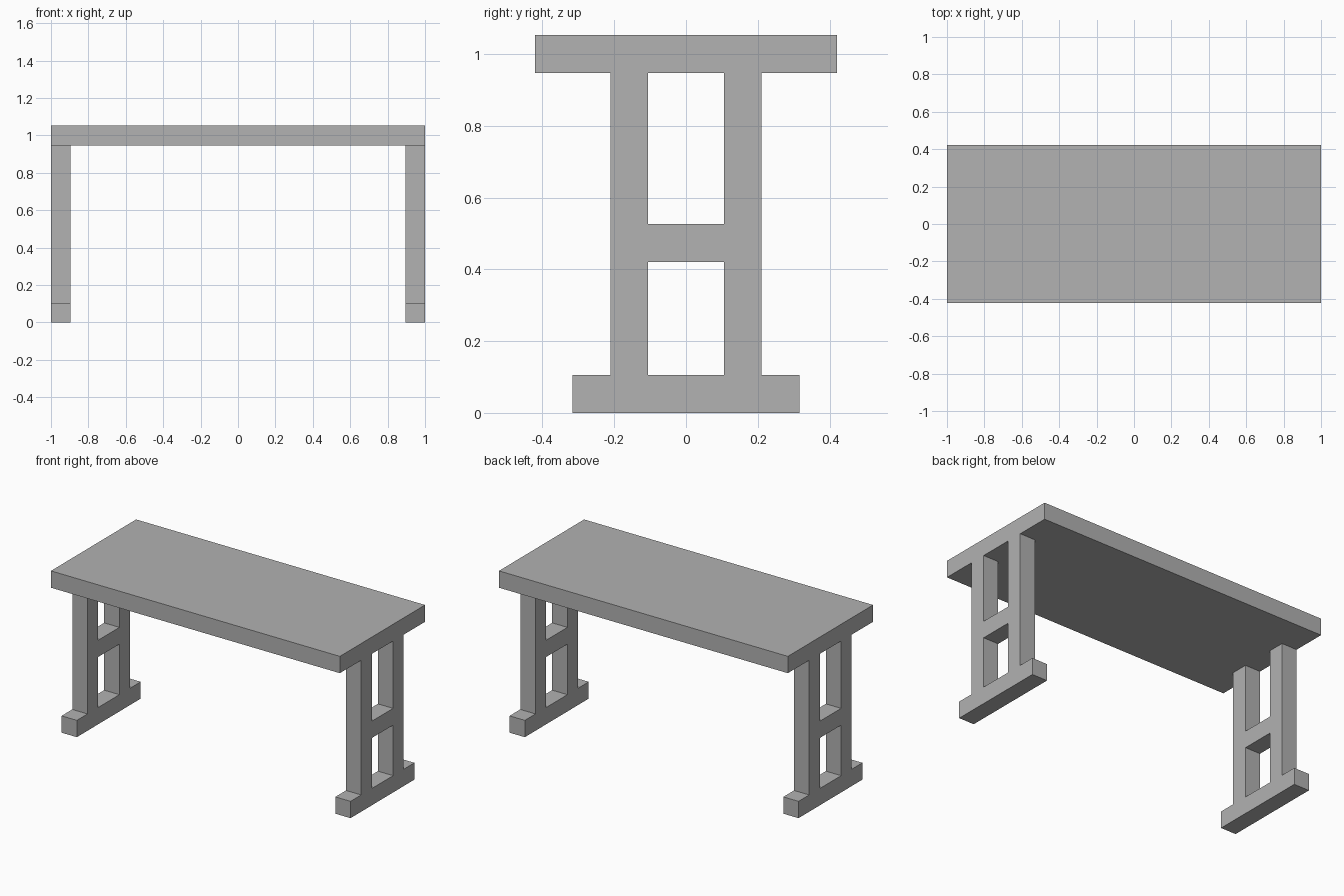
import bpy
import bmesh
from mathutils import Matrix, Vector

# Remove the default cube
if "Cube" in bpy.data.objects:
    bpy.data.objects.remove(bpy.data.objects["Cube"], do_unlink=True)

U = 2 / 19  # plank thickness; every dimension is a multiple of it

grey = bpy.data.materials.new("plain_grey")
grey.use_nodes = True
colour = (0.445, 0.445, 0.445, 1)
grey.diffuse_color = colour
grey.node_tree.nodes["Principled BSDF"].inputs["Base Color"].default_value = colour


def box(name, centre, size):
    """Flat-faced box, centre and size given in plank thicknesses."""
    bm = bmesh.new()
    bmesh.ops.create_cube(bm, size=1, matrix=Matrix.Diagonal((*(Vector(size) * U), 1)))
    mesh = bpy.data.meshes.new(name)
    bm.to_mesh(mesh)
    bm.free()
    mesh.materials.append(grey)
    obj = bpy.data.objects.new(name, mesh)
    obj.location = Vector(centre) * U
    bpy.context.collection.objects.link(obj)
    return obj


# Table top
box("table_top", (0, 0, 9.5), (19, 8, 1))

# Trestle at each end: foot, two uprights and a crossbar
for side, sx in (("left", 1), ("right", -1)):
    x = 9 * sx
    box(f"{side}_foot", (x, 0, 0.5), (1, 6, 1))
    box(f"{side}_crossbar", (x, 0, 4.5), (1, 2, 1))
    for end, sy in (("front", -1), ("back", 1)):
        box(f"{side}_{end}_upright", (x, 1.5 * sy, 5), (1, 1, 8))
